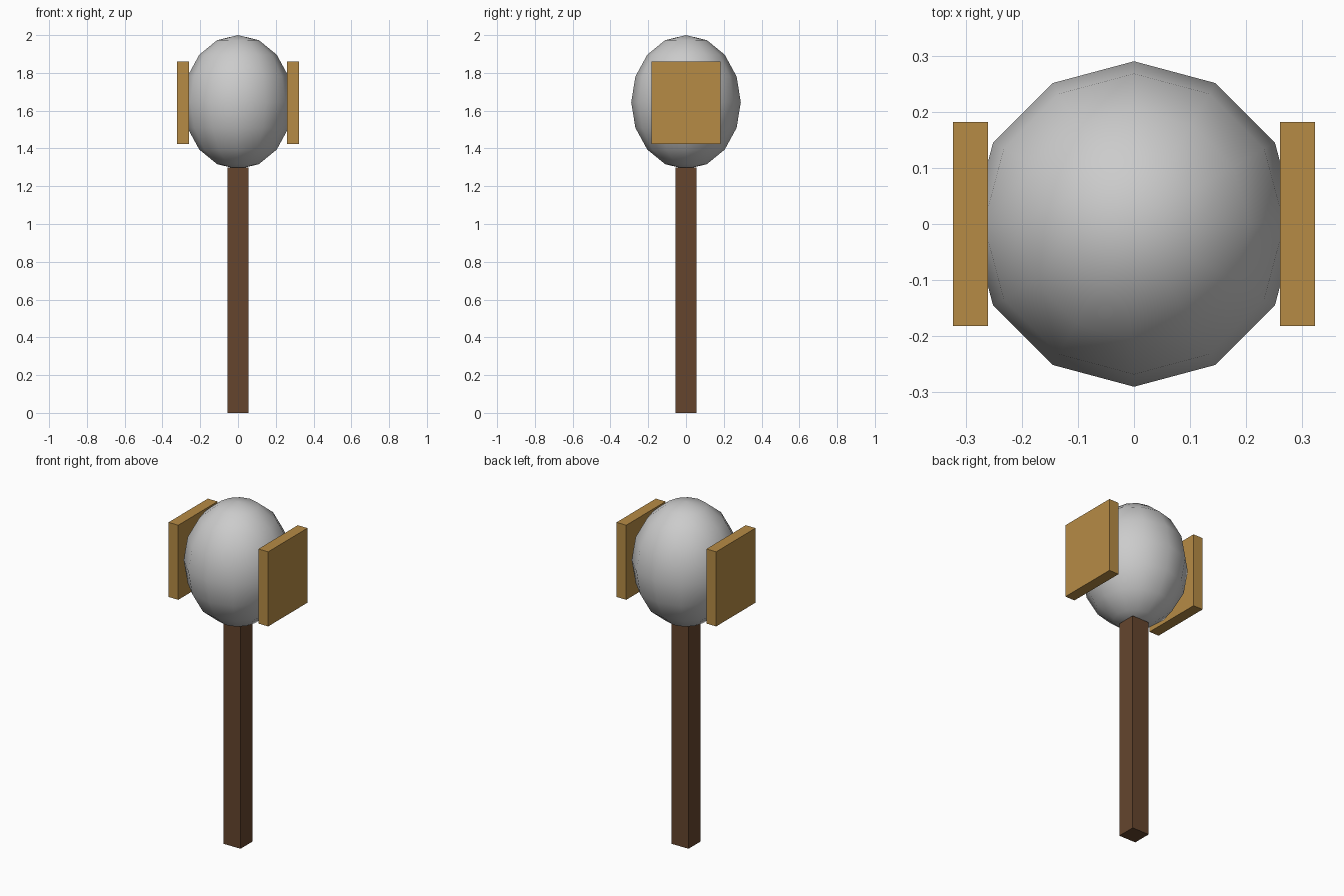
import bpy

if "Cube" in bpy.data.objects:
    bpy.data.objects.remove(bpy.data.objects["Cube"])


def material(name, rgb):
    m = bpy.data.materials.new(name)
    m.diffuse_color = (*rgb, 1)
    m.use_nodes = True
    m.node_tree.nodes["Principled BSDF"].inputs["Base Color"].default_value = m.diffuse_color
    return m


def box(name, lo, hi, mat):
    bpy.ops.mesh.primitive_cube_add(size=1, location=[(a + b) / 2 for a, b in zip(lo, hi)])
    ob = bpy.context.object
    ob.name = name
    ob.scale = [b - a for a, b in zip(lo, hi)]
    bpy.ops.object.transform_apply(location=False, rotation=False, scale=True)
    ob.data.materials.append(mat)
    return ob


dark_wood = material("dark_wood", (0.13, 0.06, 0.027))
light_wood = material("light_wood", (0.47, 0.26, 0.06))

# Square handle, standing on the ground
box("handle", (-0.055, -0.055, 0), (0.055, 0.055, 1.30), dark_wood)

# Egg-shaped head, low-poly but smooth shaded
bpy.ops.mesh.primitive_uv_sphere_add(segments=12, ring_count=8, radius=1, location=(0, 0, 1.645))
head = bpy.context.object
head.name = "head"
head.scale = (0.29, 0.29, 0.355)
bpy.ops.object.transform_apply(location=False, rotation=False, scale=True)
bpy.ops.object.shade_smooth()

# Flat plates on both sides of the head
for side, x in (("left", -0.2915), ("right", 0.2915)):
    box(side + "_plate", (x - 0.0315, -0.182, 1.423), (x + 0.0315, 0.182, 1.86), light_wood)
